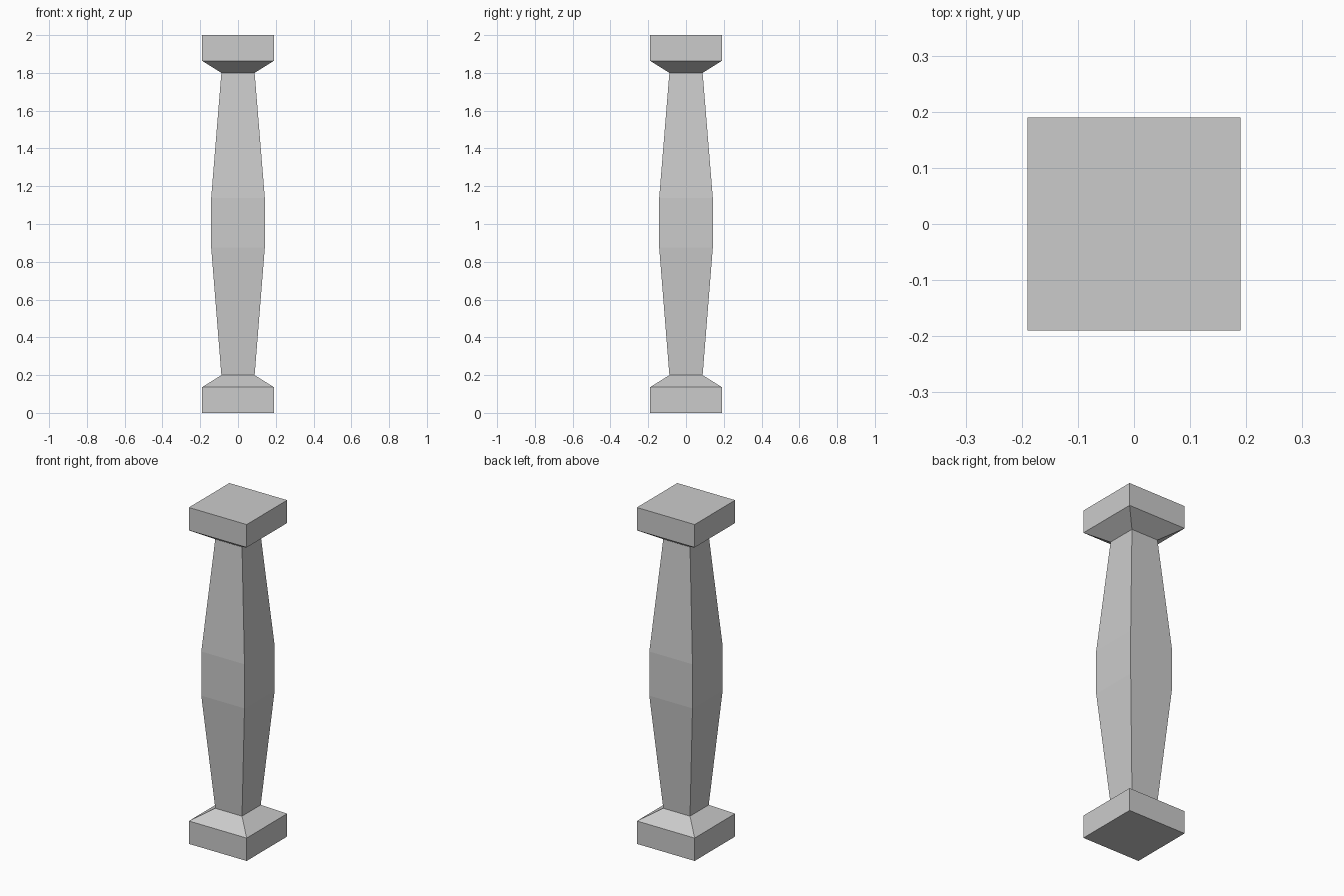
import bpy
import bmesh

if "Cube" in bpy.data.objects:
    bpy.data.objects.remove(bpy.data.objects["Cube"])


def square_loft(name, profile, cap_bottom=False, cap_top=False):
    """Skin square rings given as (half width, height) pairs."""
    bm = bmesh.new()
    corners = [(-1, -1), (1, -1), (1, 1), (-1, 1)]
    rings = [[bm.verts.new((x * h, y * h, z)) for x, y in corners]
             for h, z in profile]
    for low, high in zip(rings, rings[1:]):
        for i in range(4):
            j = (i + 1) % 4
            bm.faces.new((low[i], low[j], high[j], high[i]))
    if cap_bottom:
        bm.faces.new(rings[0][::-1])
    if cap_top:
        bm.faces.new(rings[-1])
    mesh = bpy.data.meshes.new(name)
    bm.to_mesh(mesh)
    bm.free()
    obj = bpy.data.objects.new(name, mesh)
    bpy.context.collection.objects.link(obj)
    return obj


HEIGHT = 2.0
NECK = 0.088

# Square foot block with a sloped shoulder up to the neck
foot = [(0.19, 0.0), (0.19, 0.136), (NECK, 0.2)]
square_loft("base_block", foot, cap_bottom=True)

# Shaft swelling to a straight band in the middle
square_loft("shaft", [(NECK, 0.2), (0.142, 0.876), (0.142, 1.138), (NECK, 1.8)])

# Capital block: the foot profile mirrored to the top
capital = [(h, HEIGHT - z) for h, z in reversed(foot)]
square_loft("capital_block", capital, cap_top=True)
